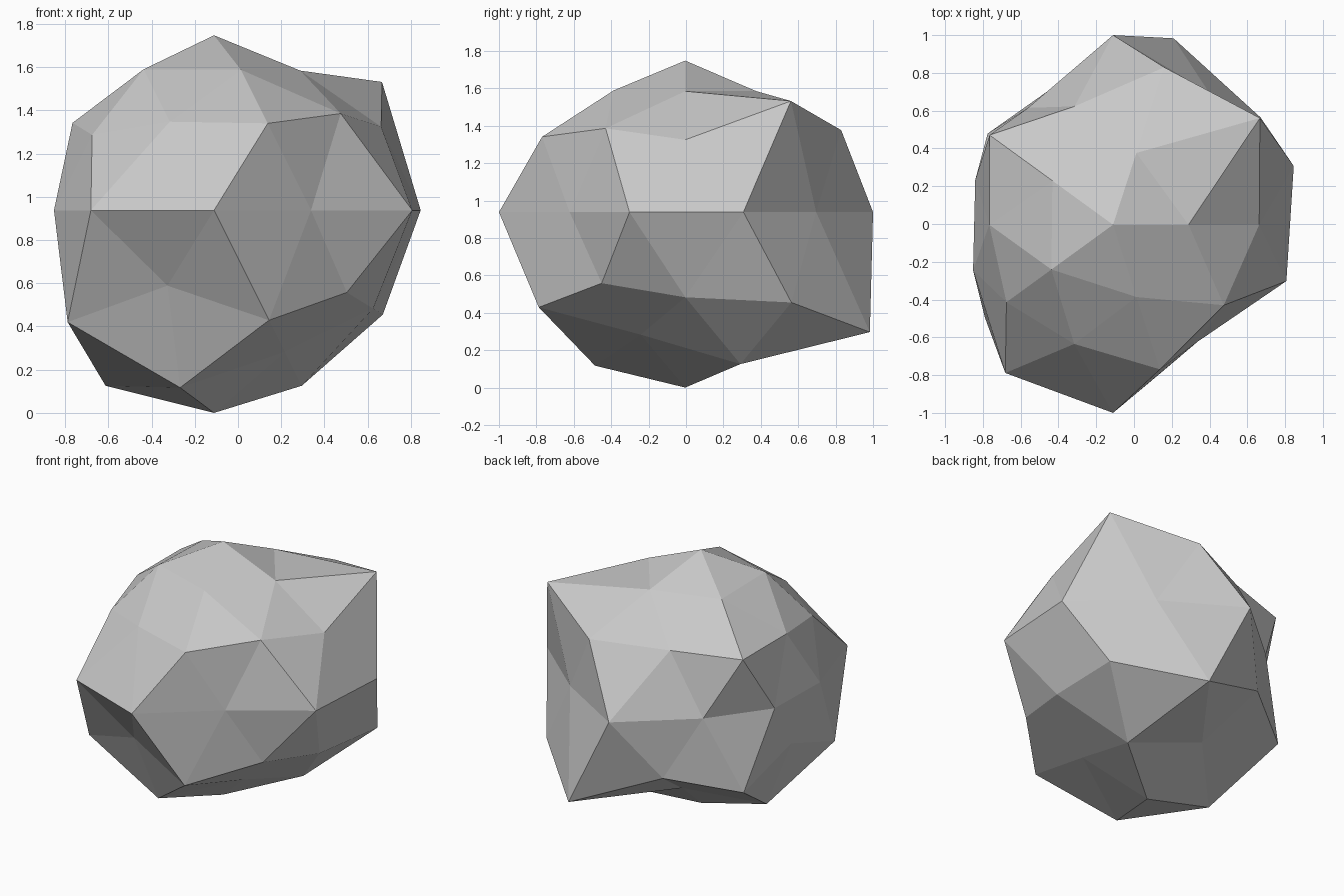
import bpy, bmesh
from math import atan2, degrees
from mathutils import Vector

cube = bpy.data.objects.get("Cube")
if cube:
    bpy.data.objects.remove(cube, do_unlink=True)

# Rock colour
stone = bpy.data.materials.new("stone_grey")
stone.use_nodes = True
GREY = (0.58, 0.58, 0.58, 1)
stone.diffuse_color = GREY
stone.node_tree.nodes["Principled BSDF"].inputs["Base Color"].default_value = GREY

# Distance from the core for each ring of points, keyed by ring height,
# listed counter-clockwise starting from the left edge
RINGS = {
    1.0: [.81],
    0.9: [.767, .765, .76, .76, .755],
    0.5: [.78, .852, 1.13, .775, .77],
    0.4: [.78, .9, .865, .98, .903],
    0.0: [.779, .97, .996, .764, .965, 1.006, .865, 1.004, .765, .767],
    -0.4: [.78, .85, 1.08, .91, .77],
    -0.5: [.985, .968, .866, 1.22, .965],
    -0.9: [.965, .77, .955, .77, .955],
    -1.0: [.938],
}
CORE = Vector((-.111, -.004, .938))


def azimuth(vert):
    return (degrees(atan2(vert.co.y, vert.co.x)) + 170) % 360


# Faceted boulder: a coarse icosphere with its points pushed in and out
bm = bmesh.new()
bmesh.ops.create_icosphere(bm, subdivisions=2, radius=1)
rings = {height: [] for height in RINGS}
for vert in bm.verts:
    rings[round(vert.co.z, 1)].append(vert)
for height, ring in rings.items():
    for vert, reach in zip(sorted(ring, key=azimuth), RINGS[height]):
        vert.co = CORE + vert.co * reach

mesh = bpy.data.meshes.new("rock")
bm.to_mesh(mesh)
bm.free()
mesh.materials.append(stone)
rock = bpy.data.objects.new("rock", mesh)
bpy.context.collection.objects.link(rock)
